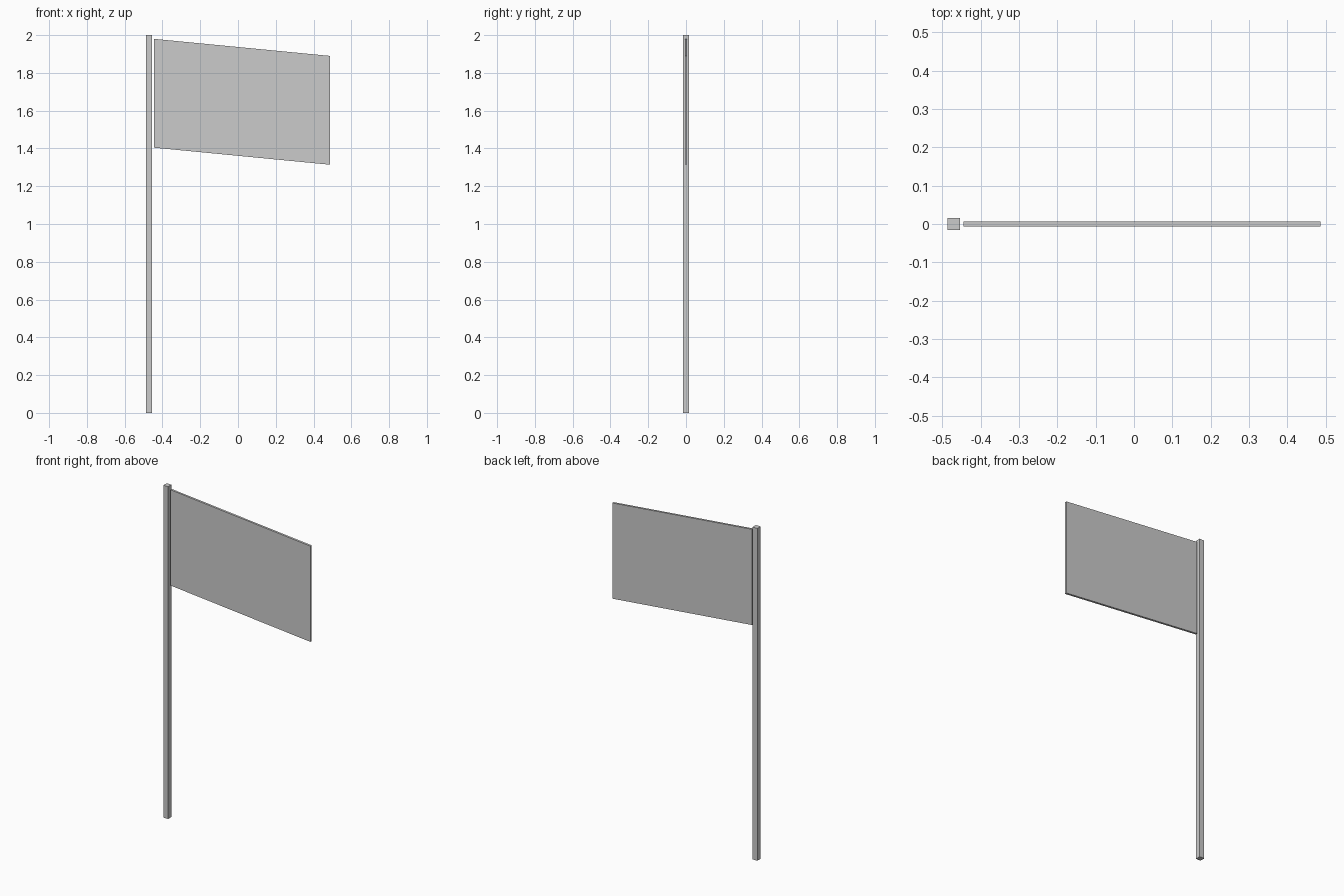
import bpy

if "Cube" in bpy.data.objects:
    bpy.data.objects.remove(bpy.data.objects["Cube"])


def extruded_profile(name, outline, half_depth):
    """Solid made by extruding an x-z outline symmetrically along y."""
    n = len(outline)
    verts = [(x, y, z) for y in (-half_depth, half_depth) for x, z in outline]
    faces = [tuple(range(n)), tuple(reversed(range(n, 2 * n)))]
    faces += [(i, i + n, (i + 1) % n + n, (i + 1) % n) for i in range(n)]
    mesh = bpy.data.meshes.new(name)
    mesh.from_pydata(verts, [], faces)
    obj = bpy.data.objects.new(name, mesh)
    bpy.context.collection.objects.link(obj)
    return obj


# Square pole
extruded_profile("pole", [(-0.486, 0), (-0.454, 0), (-0.454, 2), (-0.486, 2)], 0.016)

# Thin banner, sloping down away from the pole
left, right, height, drop = -0.444, 0.486, 0.576, 0.09
top = 1.98
extruded_profile("flag", [(left, top - height), (right, top - height - drop),
                          (right, top - drop), (left, top)], 0.0065)
